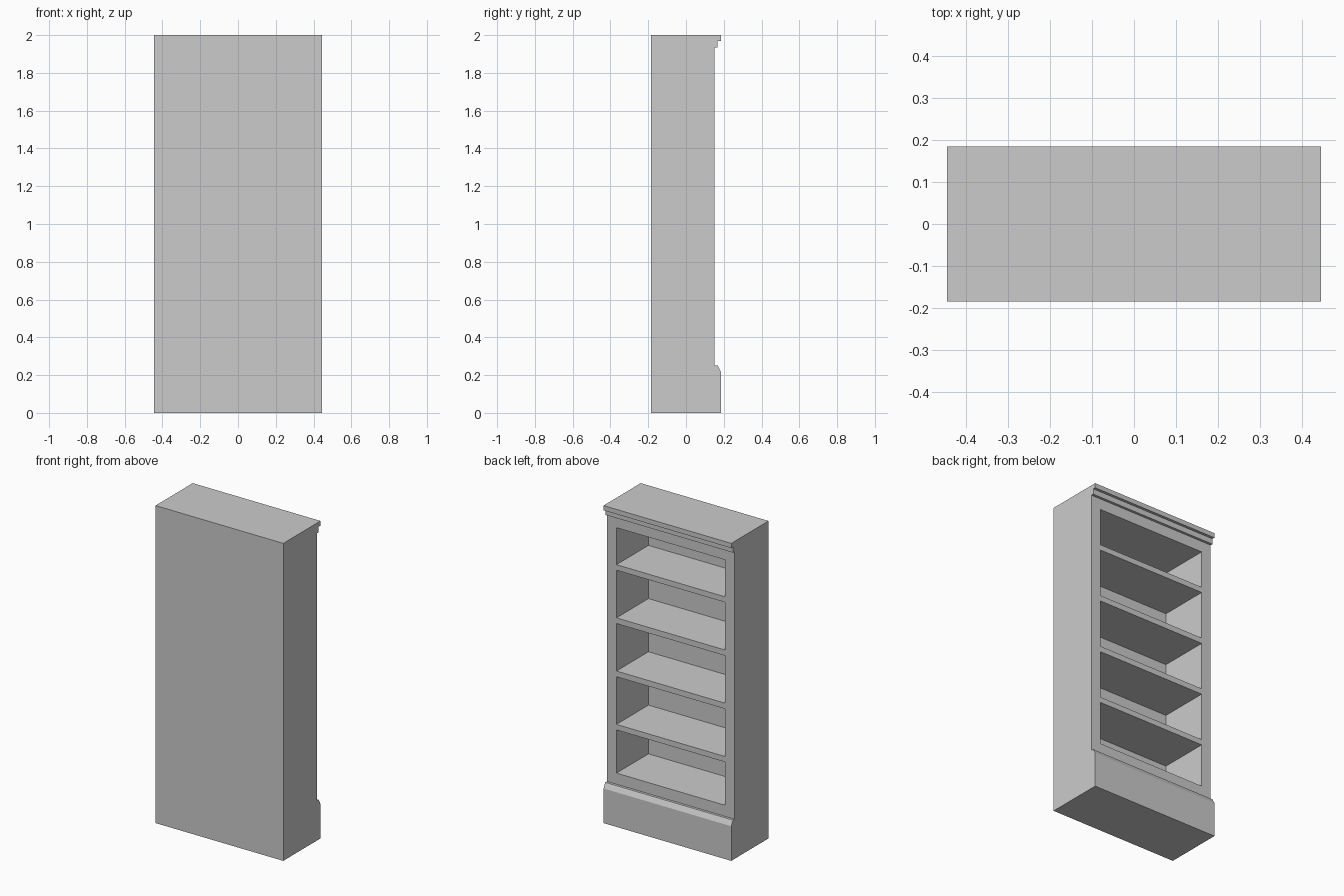
import bpy
import bmesh

if "Cube" in bpy.data.objects:
    bpy.data.objects.remove(bpy.data.objects["Cube"])

HALF_W = 0.445      # half width
BACK_Y = -0.185     # rear face
FACE_Y = 0.152      # front of carcass
EDGE_Y = 0.185      # front of mouldings
OPEN_HALF = 0.378   # half width of the niches


def finish(name, bm):
    bmesh.ops.recalc_face_normals(bm, faces=bm.faces)
    mesh = bpy.data.meshes.new(name)
    bm.to_mesh(mesh)
    bm.free()
    obj = bpy.data.objects.new(name, mesh)
    bpy.context.collection.objects.link(obj)
    return obj


def add_box(bm, lo, hi):
    verts = bmesh.ops.create_cube(bm, size=1)["verts"]
    for v in verts:
        for i in range(3):
            v.co[i] = lo[i] if v.co[i] < 0 else hi[i]


def extrude_profile(name, profile):
    """Sweep a (y, z) outline across the full width."""
    bm = bmesh.new()
    face = bm.faces.new([bm.verts.new((-HALF_W, y, z)) for y, z in profile])
    geom = bmesh.ops.extrude_face_region(bm, geom=[face])["geom"]
    moved = [g for g in geom if isinstance(g, bmesh.types.BMVert)]
    bmesh.ops.translate(bm, verts=moved, vec=(2 * HALF_W, 0, 0))
    return finish(name, bm)


# Carcass block
bm = bmesh.new()
add_box(bm, (-HALF_W, BACK_Y, 0), (HALF_W, FACE_Y, 2))
carcass = finish("carcass_with_shelves", bm)

# Five niches, leaving the shelves, side frame and back panel
niches = [(0.32, 0.592), (0.627, 0.927), (0.963, 1.262),
          (1.298, 1.598), (1.633, 1.866)]
bm = bmesh.new()
for bottom, top in niches:
    add_box(bm, (-OPEN_HALF, -0.166, bottom), (OPEN_HALF, 0.3, top))
cutter = finish("niche_cutter", bm)
cutter.hide_render = True

cut = carcass.modifiers.new("niches", "BOOLEAN")
cut.operation = "DIFFERENCE"
cut.solver = "EXACT"
cut.object = cutter
bpy.context.view_layer.objects.active = carcass
bpy.ops.object.modifier_apply(modifier=cut.name)
bpy.data.objects.remove(cutter)

# Plinth with bevelled upper edge
extrude_profile("plinth", [(FACE_Y, 0), (EDGE_Y, 0), (EDGE_Y, 0.218),
                           (0.168, 0.25), (FACE_Y, 0.25)])

# Stepped crown moulding
extrude_profile("crown_moulding", [(FACE_Y, 2), (EDGE_Y, 2), (EDGE_Y, 1.97),
                                   (0.168, 1.97), (0.168, 1.935), (FACE_Y, 1.935)])
